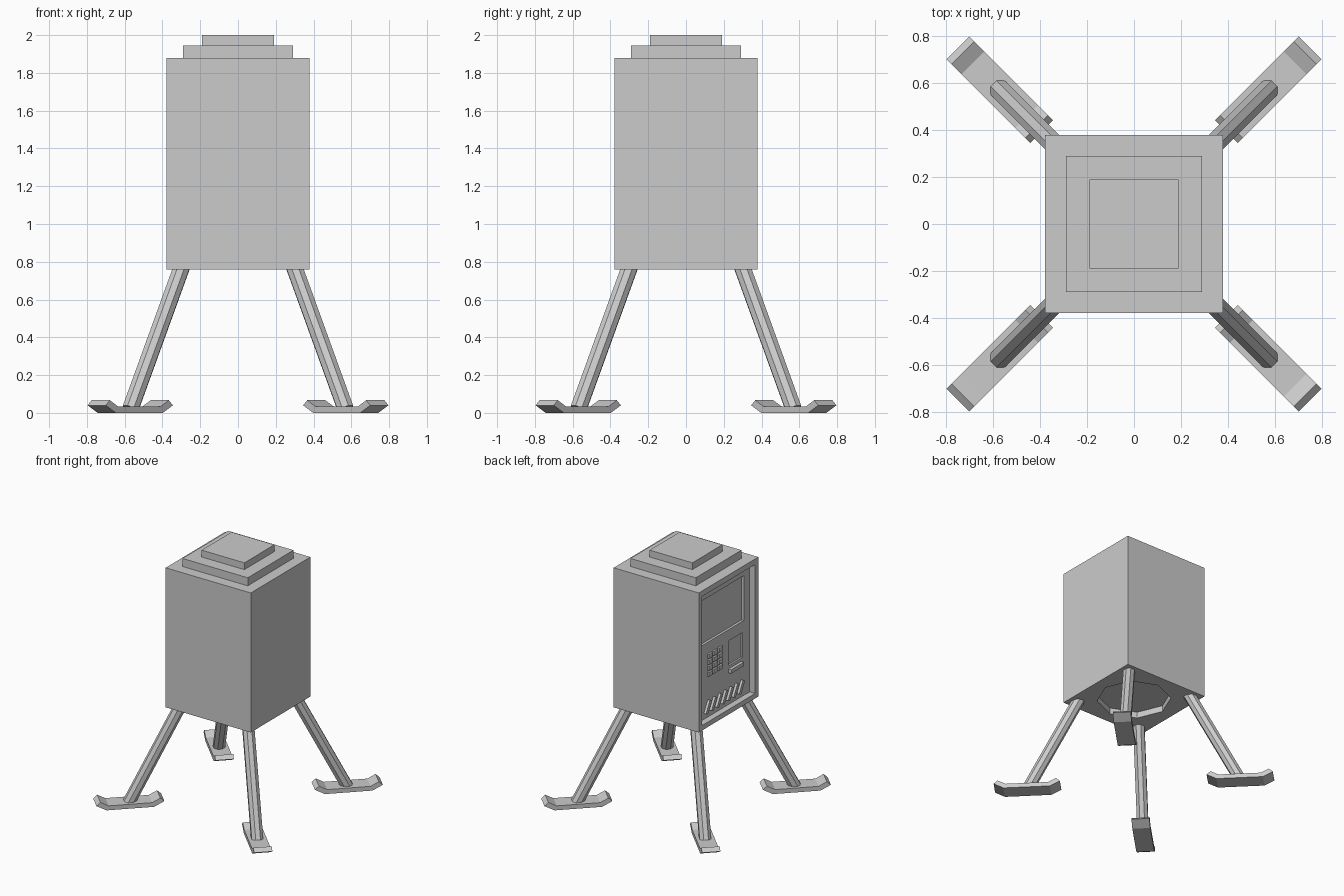
import bpy, math
from mathutils import Vector, Matrix

if "Cube" in bpy.data.objects:
    bpy.data.objects.remove(bpy.data.objects["Cube"], do_unlink=True)

grey = bpy.data.materials.new("plain_grey")
grey.use_nodes = True
grey.diffuse_color = (0.6, 0.6, 0.6, 1)
grey.node_tree.nodes["Principled BSDF"].inputs["Base Color"].default_value = (0.6, 0.6, 0.6, 1)


def finish(obj, name):
    obj.name = name
    obj.data.materials.clear()
    obj.data.materials.append(grey)
    return obj


def box(name, lo, hi, turn=0):
    """Box between two corners, optionally turned about the x axis."""
    lo, hi = Vector(lo), Vector(hi)
    bpy.ops.mesh.primitive_cube_add(size=1)
    obj = bpy.context.object
    size = hi - lo
    obj.data.transform(Matrix.Rotation(turn, 4, "X") @ Matrix.Diagonal((*size, 1)))
    obj.location = (lo + hi) / 2
    return finish(obj, name)


def cylinder(name, a, b, radius, spin=0):
    """Eight-sided rod from a to b."""
    a, b = Vector(a), Vector(b)
    bpy.ops.mesh.primitive_cylinder_add(vertices=8, radius=radius, depth=(b - a).length)
    obj = bpy.context.object
    rot = (b - a).to_track_quat("Z", "Y").to_matrix().to_4x4()
    obj.data.transform(rot @ Matrix.Rotation(spin, 4, "Z"))
    obj.location = (a + b) / 2
    return finish(obj, name)


def cut(target, cutter):
    mod = target.modifiers.new("cut", "BOOLEAN")
    mod.operation = "DIFFERENCE"
    mod.solver = "EXACT"
    mod.object = cutter
    bpy.context.view_layer.objects.active = target
    bpy.ops.object.modifier_apply(modifier=mod.name)
    bpy.data.objects.remove(cutter, do_unlink=True)


# Body with stepped roof
H = 0.378
body = box("body", (-H, -H, 0.76), (H, H, 1.88))
box("roof_lower_step", (-0.29, -0.29, 1.88), (0.29, 0.29, 1.945))
box("roof_upper_step", (-0.19, -0.19, 1.945), (0.19, 0.19, 2.0))

# Control panel recess, screen and card pad, and the underside well
FLOOR = -H + 0.05
cut(body, box("panel_cutter", (-0.5, -0.337, 0.80), (FLOOR, 0.337, 1.835)))
cut(body, box("screen_cutter", (-0.45, -0.265, 1.40), (FLOOR + 0.02, 0.265, 1.76)))
cut(body, box("pad_cutter", (-0.45, -0.25, 1.11), (FLOOR + 0.015, -0.07, 1.31)))
cut(body, cylinder("well_cutter", (0, 0, 0.6), (0, 0, 0.81), 0.28))

# Keypad buttons
for row in range(4):
    for col in range(3):
        y, z = 0.175 - col * 0.066, 1.29 - row * 0.048
        box("keypad_button", (FLOOR - 0.015, y - 0.023, z - 0.017),
            (FLOOR + 0.01, y + 0.023, z + 0.017))

# Card lip and slanted vent slats
box("card_lip", (FLOOR - 0.025, -0.23, 1.055), (FLOOR + 0.01, -0.07, 1.085))
for i in range(7):
    y = 0.205 - i * 0.07
    box("vent_slat", (FLOOR - 0.02, y - 0.014, 0.835), (FLOOR + 0.01, y + 0.014, 0.94), 0.5)

# Foot profile: flat plate with both ends turned up, mirrored about its middle
MID, WIDE = 0.807, 0.068
half = [(0.176, 0), (0.251, 0.04), (0.221, 0.067), (0.161, 0.035)]
profile = half + [(-r, z) for r, z in reversed(half)]
n = len(profile)


def foot(name, angle):
    verts = [(MID + r, side, z) for side in (-WIDE, WIDE) for r, z in profile]
    # Each side is split into a middle plate and two upturned tips
    parts = [(0, 1, 2, 3), (0, 3, 4, 7), (4, 5, 6, 7)]
    faces = [p for p in parts] + [tuple(i + n for i in reversed(p)) for p in parts]
    faces += [((i + 1) % n, i, i + n, (i + 1) % n + n) for i in range(n)]
    mesh = bpy.data.meshes.new(name)
    mesh.from_pydata(verts, [], faces)
    mesh.transform(Matrix.Rotation(angle, 4, "Z"))
    mesh.update()
    obj = bpy.data.objects.new(name, mesh)
    bpy.context.collection.objects.link(obj)
    finish(obj, name)


# Four splayed legs with feet
for sx, sy, label in ((1, -1, "front_left"), (-1, -1, "front_right"),
                      (1, 1, "back_left"), (-1, 1, "back_right")):
    cylinder(label + "_leg", (0.57 * sx, 0.57 * sy, 0.02),
             (0.293 * sx, 0.293 * sy, 0.785), 0.046, math.pi / 8)
    foot(label + "_foot", math.atan2(sy, sx))
